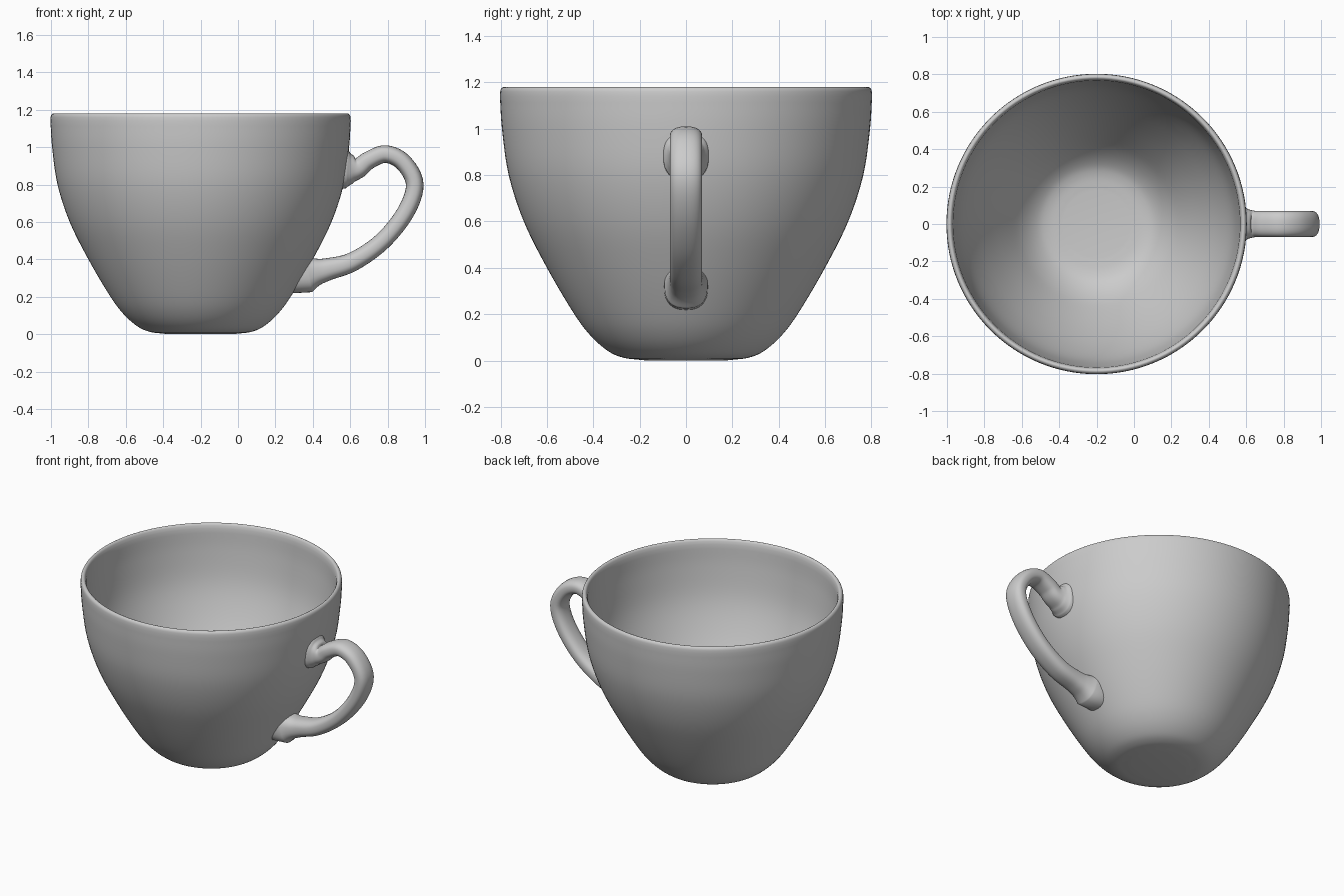
import bpy, bmesh, math
from mathutils import Vector

if "Cube" in bpy.data.objects:
    bpy.data.objects.remove(bpy.data.objects["Cube"])

CX = -0.2          # axis of the cup
SEG = 128


def spline(pts, n):
    """Catmull-Rom curve through points of any dimension."""
    p = [Vector(q) for q in pts]
    p = [2 * p[0] - p[1]] + p + [2 * p[-1] - p[-2]]
    out = []
    for i in range(1, len(p) - 2):
        a, b, c, d = p[i - 1:i + 3]
        for k in range(n):
            t = k / n
            out.append(0.5 * (2 * b + (c - a) * t + (2 * a - 5 * b + 4 * c - d) * t * t
                              + (3 * b - a - 3 * c + d) * t ** 3))
    return out + [p[-2]]


def skin(bm, rings):
    for r0, r1 in zip(rings, rings[1:]):
        n = len(r0)
        for j in range(n):
            bm.faces.new((r0[j], r0[(j + 1) % n], r1[(j + 1) % n], r1[j]))


def finish(bm, name):
    bmesh.ops.recalc_face_normals(bm, faces=bm.faces[:])
    me = bpy.data.meshes.new(name)
    bm.to_mesh(me)
    bm.free()
    ob = bpy.data.objects.new(name, me)
    bpy.context.collection.objects.link(ob)
    for f in me.polygons:
        f.use_smooth = True
    return ob


# Cup: outer profile, rounded rim, inner profile
outer = spline([(0.20, 0.003), (0.27, 0.012), (0.335, 0.04), (0.41, 0.105), (0.485, 0.205),
                (0.60, 0.40), (0.70, 0.60), (0.765, 0.80), (0.794, 1.0), (0.803, 1.14)], 5)
rim = spline([(0.803, 1.14), (0.800, 1.168), (0.788, 1.18), (0.775, 1.174), (0.767, 1.15)], 3)
inner = spline([(0.767, 1.15), (0.757, 1.0), (0.727, 0.80), (0.662, 0.615), (0.565, 0.42),
                (0.452, 0.23), (0.385, 0.138), (0.32, 0.08), (0.26, 0.055), (0.18, 0.045)], 5)
profile = [Vector((0.17, 0.0))] + outer + rim[1:] + inner[1:]

bm = bmesh.new()
rings = [[bm.verts.new((CX + r * math.cos(2 * math.pi * j / SEG),
                        r * math.sin(2 * math.pi * j / SEG), z)) for j in range(SEG)]
         for r, z in profile]
skin(bm, rings)
for ring in (rings[0], rings[-1]):
    bm.faces.new(ring)
finish(bm, "cup_body")


# Handle: swept rounded section that flares into the wall
def wall_radius(z):
    for a, b in zip(outer, outer[1:]):
        if a.y <= z <= b.y:
            return a.x + (b.x - a.x) * (z - a.y) / (b.y - a.y)
    return outer[-1].x


# x, z, half thickness, half width
path = spline([(0.575, 0.885, 0.11, 0.10), (0.61, 0.885, 0.078, 0.08), (0.65, 0.892, 0.054, 0.07),
               (0.70, 0.93, 0.048, 0.07), (0.79, 0.963, 0.047, 0.07), (0.885, 0.917, 0.047, 0.07),
               (0.945, 0.80, 0.047, 0.07), (0.895, 0.65, 0.047, 0.07), (0.77, 0.495, 0.047, 0.07),
               (0.615, 0.388, 0.051, 0.07), (0.48, 0.347, 0.06, 0.071), (0.415, 0.332, 0.076, 0.08),
               (0.365, 0.32, 0.105, 0.095)], 6)


def power(v):
    return math.copysign(abs(v) ** 0.8, v)


bm = bmesh.new()
rings = []
for i, (x, z, ht, hw) in enumerate(path):
    a, b = path[max(i - 1, 0)], path[min(i + 1, len(path) - 1)]
    t = Vector((b[0] - a[0], b[1] - a[1])).normalized()
    ring = []
    for j in range(32):
        ang = 2 * math.pi * j / 32
        u, y = ht * power(math.cos(ang)), hw * power(math.sin(ang))
        px, pz = x - t.y * u, z + t.x * u
        # keep every point outside the inner face of the wall
        limit = CX + math.sqrt((wall_radius(pz) - 0.012) ** 2 - y * y)
        if i in (0, len(path) - 1):
            px = limit
        ring.append(bm.verts.new((max(px, limit), y, pz)))
    rings.append(ring)
skin(bm, rings)
finish(bm, "handle")
